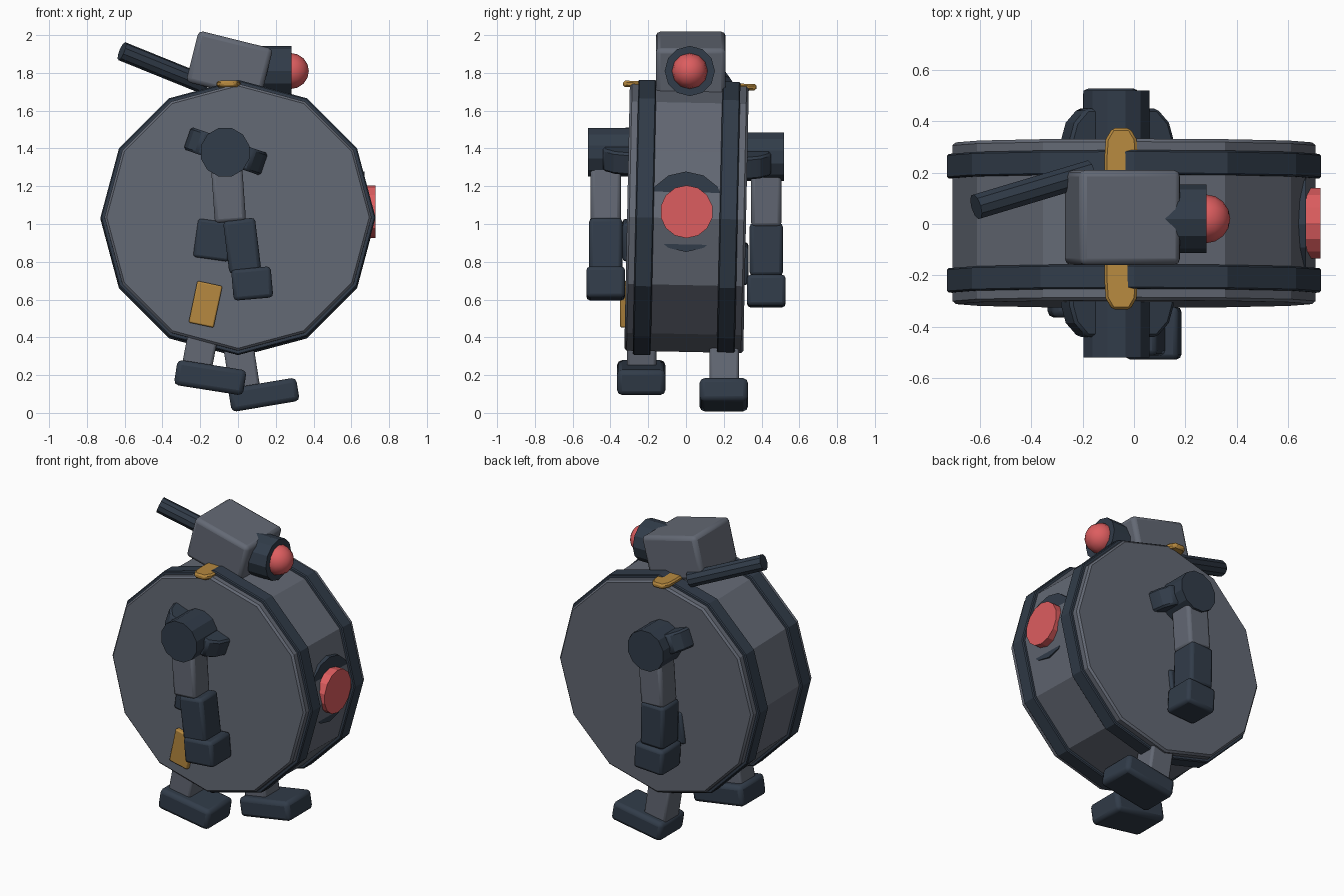
import bpy, bmesh, math
from mathutils import Matrix, Vector, Euler

if "Cube" in bpy.data.objects:
    bpy.data.objects.remove(bpy.data.objects["Cube"])


def material(name, rgb):
    m = bpy.data.materials.new(name)
    m.diffuse_color = (*rgb, 1)
    m.use_nodes = True
    m.node_tree.nodes["Principled BSDF"].inputs["Base Color"].default_value = m.diffuse_color
    return m


GRAY = material("steel gray", (0.125, 0.14, 0.175))
DARK = material("dark slate", (0.031, 0.045, 0.067))
RED = material("signal red", (0.72, 0.11, 0.115))
GOLD = material("brass gold", (0.47, 0.25, 0.05))


def finish(name, bm, mat, loc, rot=(0, 0, 0), bevel=0.0, angle=25, segments=2):
    """Turn a bmesh into a placed, bevelled, shaded object."""
    bmesh.ops.recalc_face_normals(bm, faces=bm.faces[:])
    me = bpy.data.meshes.new(name)
    bm.to_mesh(me)
    bm.free()
    me.materials.append(mat)
    ob = bpy.data.objects.new(name, me)
    bpy.context.collection.objects.link(ob)
    ob.location = loc
    ob.rotation_euler = [math.radians(a) for a in rot]
    if bevel:
        mod = ob.modifiers.new("soft_edges", 'BEVEL')
        mod.width = bevel
        mod.segments = segments
        mod.limit_method = 'ANGLE'
        mod.angle_limit = math.radians(40)
    bpy.ops.object.select_all(action='DESELECT')
    ob.select_set(True)
    bpy.context.view_layer.objects.active = ob
    bpy.ops.object.shade_smooth_by_angle(angle=math.radians(angle))
    return ob


def box(name, mat, size, loc, tilt=0, bevel=0.02):
    bm = bmesh.new()
    bmesh.ops.create_cube(bm, size=1)
    bmesh.ops.scale(bm, vec=size, verts=bm.verts[:])
    return finish(name, bm, mat, loc, (0, tilt, 0), bevel)


def rod(name, mat, a, b, r, sides=12, bevel=0.0, turn=0):
    """Polygonal cylinder running from point a to point b."""
    a, b = Vector(a), Vector(b)
    bm = bmesh.new()
    bmesh.ops.create_cone(bm, cap_ends=True, segments=sides, radius1=r, radius2=r,
                          depth=(b - a).length,
                          matrix=Matrix.Rotation(math.radians(turn), 4, 'Z'))
    quat = (b - a).to_track_quat('Z', 'Y')
    bmesh.ops.rotate(bm, cent=(0, 0, 0), matrix=quat.to_matrix(), verts=bm.verts[:])
    return finish(name, bm, mat, (a + b) / 2, bevel=bevel, segments=1)


def plate(name, mat, outline, thick, loc, rot=(0, 0, 0), bevel=0.01):
    """Outline in local x, y extruded along local z."""
    bm = bmesh.new()
    f = bm.faces.new([bm.verts.new((x, y, -thick / 2)) for x, y in outline])
    ext = bmesh.ops.extrude_face_region(bm, geom=[f])
    bmesh.ops.translate(bm, vec=(0, 0, thick),
                        verts=[v for v in ext["geom"] if isinstance(v, bmesh.types.BMVert)])
    return finish(name, bm, mat, loc, rot, bevel, segments=1)


# Drum body with two hoops, leaning very slightly sideways
CENTRE = Vector((0, 0.003, 1.03))
LEAN = Euler((math.radians(-1.2), 0, 0)).to_matrix()


def on_drum(y):
    return CENTRE + LEAN @ Vector((0, y, 0))


rod("drum_body", GRAY, on_drum(-0.315), on_drum(0.315), 0.707, bevel=0.012)
for side, tag in ((-1, "front"), (1, "back")):
    rod(tag + "_hoop", DARK, on_drum(side * 0.175), on_drum(side * 0.27), 0.728, bevel=0.006)

# Chest lamp on the outer wall
rod("chest_lamp_base", DARK, (0.55, 0, 1.065), (0.67, 0, 1.065), 0.213, 14)
rod("chest_lamp", RED, (0.6, 0.003, 1.065), (0.727, 0.003, 1.065), 0.14, 14)

# Head, eye and rear rod
box("head", GRAY, (0.405, 0.37, 0.28), (-0.045, 0.025, 1.84), 14, 0.025)
rod("eye_socket", DARK, (0.1, 0.02, 1.81), (0.282, 0.02, 1.81), 0.133)
bm = bmesh.new()
bmesh.ops.create_uvsphere(bm, u_segments=12, v_segments=8, radius=0.095)
finish("eye", bm, RED, (0.28, 0.02, 1.81), (0, 90, 0), angle=45)
rod("rear_rod", DARK, (-0.615, 0.067, 1.915), (-0.17, 0.2, 1.735), 0.051, 10)

# Collar strip across the top of the drum
collar = [(sx * x, sy * y) for sx, sy, order in
          ((1, 1, 1), (-1, 1, -1), (-1, -1, 1), (1, -1, -1))
          for x, y in ((0.065, 0.24), (0.06, 0.31), (0.035, 0.353))[::order]]
plate("collar_strip", GOLD, collar, 0.034, (-0.05, 0.02, 1.733), (-1.5, 0, 0))

# Arms: shoulder wing, shoulder joint, upper arm, forearm, hand
WING = [(-0.215, 0.25), (-0.215, 0.32), (-0.195, 0.39), (-0.145, 0.445),
        (0.145, 0.445), (0.195, 0.39), (0.215, 0.32), (0.215, 0.25)]
ARMS = {  # tag: side, shoulder z, (x, z, tilt) for upper arm, forearm, hand
    "front": (-1, 1.38, (-0.05, 1.155, -4), (0.022, 0.885, -7), (0.075, 0.685, -5)),
    "back": (1, 1.355, (-0.09, 1.135, 4), (-0.105, 0.865, -1), (-0.09, 0.645, -3)),
}
for tag, (s, z, upper, fore, hand) in ARMS.items():
    y = s * 0.425
    plate(tag + "_shoulder_wing", DARK, [(px, s * py) for px, py in WING], 0.125,
          (-0.065, 0.005, z + 0.005), (0, 19, 0), 0.012)
    rod(tag + "_shoulder", DARK, (-0.068, s * 0.29, z), (-0.068, s * 0.52, z), 0.133, turn=15)
    for part, mat, size, (px, pz, tilt) in (
            ("_upper_arm", GRAY, (0.165, 0.16, 0.29), upper),
            ("_forearm", DARK, (0.17, 0.175, 0.28), fore),
            ("_hand", DARK, (0.21, 0.205, 0.165), hand)):
        box(tag + part, mat, size, (px, y, pz), tilt)

# Side pouches and brass panel
box("front_pouch", DARK, (0.19, 0.08, 0.205), (-0.13, -0.295, 0.915), 8, 0.015)
box("back_pouch", DARK, (0.19, 0.08, 0.205), (-0.11, 0.29, 0.79), 8, 0.015)
box("brass_panel", GOLD, (0.135, 0.07, 0.225), (-0.172, -0.314, 0.575), 12, 0.008)

# Legs and feet mid-stride
box("front_leg", GRAY, (0.16, 0.155, 0.32), (-0.195, -0.235, 0.36), 11, 0.015)
box("front_foot", DARK, (0.37, 0.255, 0.135), (-0.147, -0.237, 0.187), 9, 0.025)
box("back_leg", GRAY, (0.16, 0.155, 0.32), (0.015, 0.203, 0.27), -9, 0.015)
box("back_foot", DARK, (0.365, 0.255, 0.125), (0.137, 0.2, 0.096), -9.5, 0.025)
